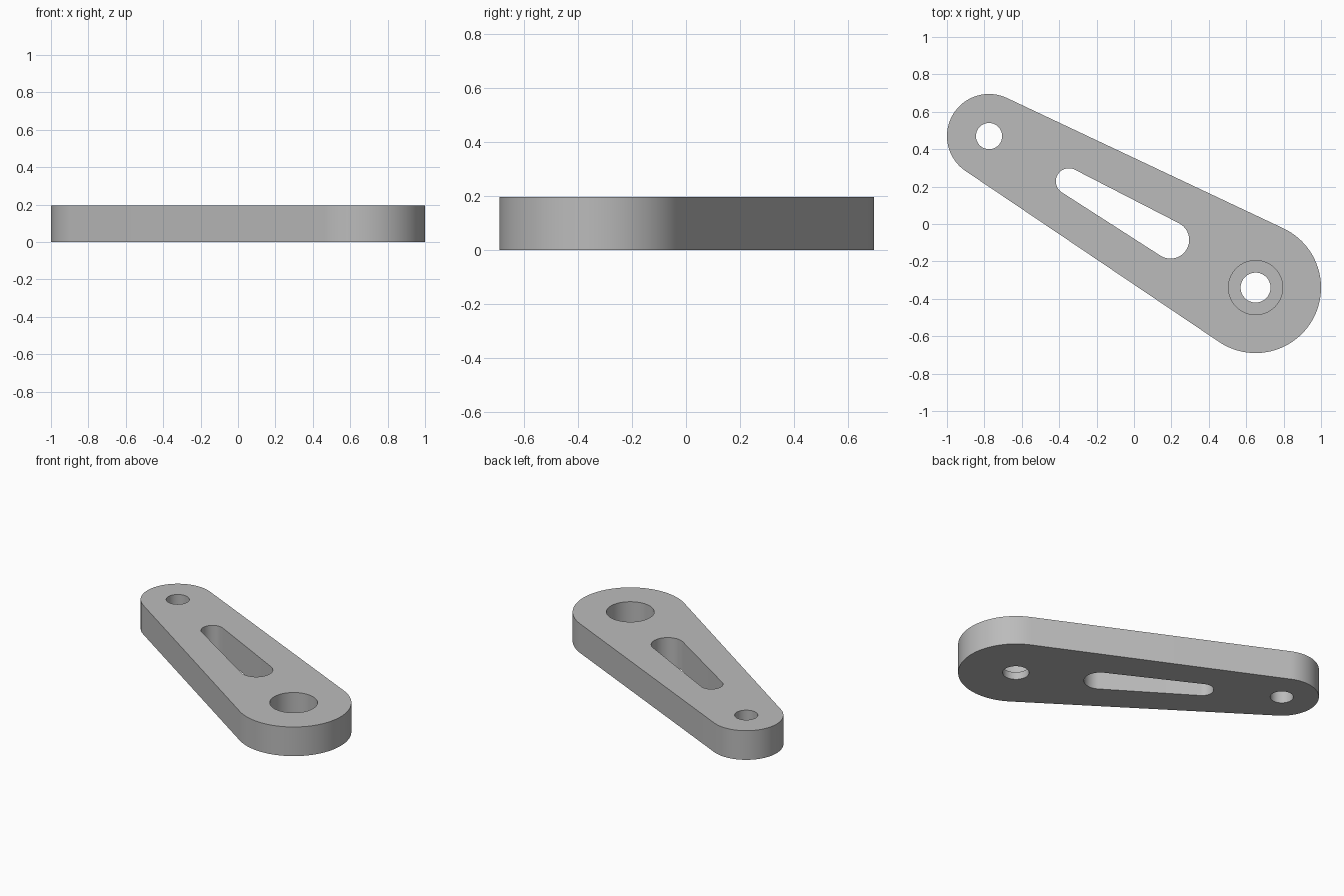
import bpy, bmesh, math
from mathutils import Vector

THICK = 0.195
BIG_END, SMALL_END = Vector((0.65, -0.34)), Vector((-0.775, 0.47))

if "Cube" in bpy.data.objects:
    bpy.data.objects.remove(bpy.data.objects["Cube"], do_unlink=True)

grey = bpy.data.materials.new("light grey")
grey.use_nodes = True
colour = (0.5, 0.5, 0.5, 1)
grey.diffuse_color = colour
grey.node_tree.nodes["Principled BSDF"].inputs["Base Color"].default_value = colour


def tapered_outline(c1, r1, c2, r2, steps=48):
    """Outline of two circles joined by their outer tangents (r1 >= r2)."""
    axis = c2 - c1
    heading = math.atan2(axis.y, axis.x)
    spread = math.acos((r1 - r2) / axis.length)
    points = []
    for c, r, start, sweep in ((c2, r2, heading - spread, 2 * spread),
                               (c1, r1, heading + spread, 2 * (math.pi - spread))):
        for i in range(steps + 1):
            a = start + sweep * i / steps
            points.append((c.x + r * math.cos(a), c.y + r * math.sin(a)))
    return points


def circle_outline(c, r, steps=64):
    angles = [2 * math.pi * i / steps for i in range(steps)]
    return [(c.x + r * math.cos(a), c.y + r * math.sin(a)) for a in angles]


def prism(name, outline, z0, z1):
    """Extrude a flat outline between two heights."""
    bm = bmesh.new()
    base = bm.faces.new([bm.verts.new((x, y, z0)) for x, y in outline])
    top = bmesh.ops.extrude_face_region(bm, geom=[base])["geom"]
    bmesh.ops.translate(bm, vec=(0, 0, z1 - z0),
                        verts=[v for v in top if isinstance(v, bmesh.types.BMVert)])
    bmesh.ops.recalc_face_normals(bm, faces=bm.faces)
    mesh = bpy.data.meshes.new(name)
    bm.to_mesh(mesh)
    bm.free()
    mesh.materials.append(grey)
    obj = bpy.data.objects.new(name, mesh)
    bpy.context.collection.objects.link(obj)
    return obj


# Tapered lever body with rounded ends
lever = prism("lever_arm", tapered_outline(BIG_END, 0.35, SMALL_END, 0.225), 0, THICK)
bpy.context.view_layer.objects.active = lever
lever.select_set(True)

# Openings: pivot holes, stepped bore at the large end, tapered slot
slot = tapered_outline(Vector((0.195, -0.085)), 0.1, Vector((-0.348, 0.228)), 0.07)
openings = (
    ("small_hole", circle_outline(SMALL_END, 0.07), -0.1),
    ("large_hole", circle_outline(BIG_END, 0.08), -0.1),
    ("counterbore", circle_outline(BIG_END, 0.145), 0.05),
    ("lightening_slot", slot, -0.1),
)
for name, outline, floor in openings:
    cutter = prism(name + "_cutter", outline, floor, THICK + 0.1)
    cutter.hide_render = True
    cut = lever.modifiers.new(name, "BOOLEAN")
    cut.operation, cut.solver, cut.object = "DIFFERENCE", "EXACT", cutter
    bpy.ops.object.modifier_apply(modifier=cut.name)
    bpy.data.objects.remove(cutter, do_unlink=True)

bpy.ops.object.shade_smooth_by_angle(angle=math.radians(30))
